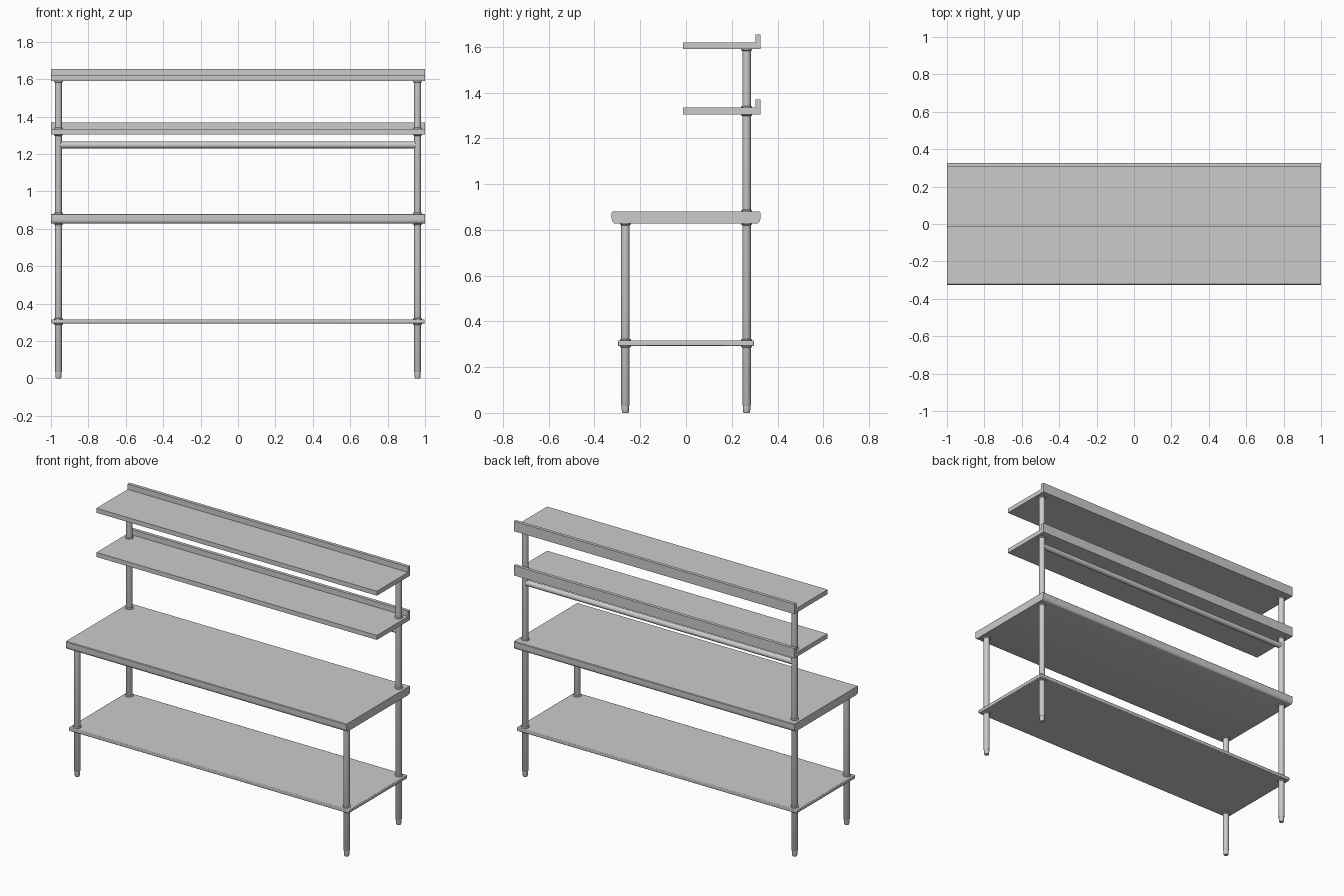
import bpy, bmesh, math

if "Cube" in bpy.data.objects:
    bpy.data.objects.remove(bpy.data.objects["Cube"])

LEG_X, LEG_Y, LEG_R = 0.96, 0.265, 0.019


def finish(name, bm):
    bmesh.ops.recalc_face_normals(bm, faces=bm.faces)
    me = bpy.data.meshes.new(name)
    bm.to_mesh(me)
    bm.free()
    ob = bpy.data.objects.new(name, me)
    bpy.context.collection.objects.link(ob)
    bpy.ops.object.select_all(action='DESELECT')
    bpy.context.view_layer.objects.active = ob
    ob.select_set(True)
    bpy.ops.object.shade_smooth_by_angle(angle=math.radians(35))
    return ob


def extrude_profile(name, profile, half=1.0):
    """Extrude a closed (y, z) outline along x."""
    bm = bmesh.new()
    face = bm.faces.new([bm.verts.new((-half, y, z)) for y, z in profile])
    new = bmesh.ops.extrude_face_region(bm, geom=[face])["geom"]
    verts = [g for g in new if isinstance(g, bmesh.types.BMVert)]
    bmesh.ops.translate(bm, verts=verts, vec=(2 * half, 0, 0))
    # extrude_face_region may keep or drop the start face; ensure both caps exist
    bmesh.ops.holes_fill(bm, edges=bm.edges, sides=0)
    return finish(name, bm)


def lathe(name, profile, x, y, segments=24):
    """Revolve an open (radius, z) outline around z, closing both ends."""
    bm = bmesh.new()
    rings = []
    for r, z in profile:
        rings.append([bm.verts.new((x + r * math.cos(2 * math.pi * i / segments),
                                    y + r * math.sin(2 * math.pi * i / segments), z))
                      for i in range(segments)])
    for a, b in zip(rings, rings[1:]):
        for i in range(segments):
            j = (i + 1) % segments
            bm.faces.new((a[i], a[j], b[j], b[i]))
    bm.faces.new(rings[0])
    bm.faces.new(rings[-1])
    return finish(name, bm)


# Worktop: rounded lower front and back edges
arc = [(0.31 + 0.015 * math.cos(a), 0.85 - 0.022 * math.sin(a))
       for a in (math.radians(15 * k) for k in range(7))]
right_side = [(0.321, 0.88), (0.325, 0.876)] + arc
extrude_profile("worktop", right_side + [(-y, z) for y, z in reversed(right_side)])

# Lower shelf with softened edges
shelf = extrude_profile("lower_shelf", [(-0.298, 0.293), (0.298, 0.293),
                                        (0.298, 0.316), (-0.298, 0.316)], 0.998)
bev = shelf.modifiers.new("soft_edges", 'BEVEL')
bev.width, bev.segments = 0.004, 2

# Overshelves with a raised back lip
for name, z in (("middle_overshelf", 1.305), ("top_overshelf", 1.59)):
    extrude_profile(name, [(-0.014, z), (0.325, z), (0.325, z + 0.064),
                           (0.304, z + 0.064), (0.304, z + 0.029), (-0.014, z + 0.029)])

# Legs, feet and collars
for sx, side in ((-1, "left"), (1, "right")):
    for sy, end in ((-1, "front"), (1, "back")):
        x, y = sx * LEG_X, sy * LEG_Y
        top = 0.835 if sy < 0 else 1.592
        lathe(f"{end}_{side}_leg", [(LEG_R - 0.002, 0.033), (LEG_R, 0.036), (LEG_R, top)], x, y)
        lathe(f"{end}_{side}_foot", [(0.013, 0), (0.0155, 0.005), (0.0165, 0.034)], x, y)
        # (contact height, direction the collar tapers)
        joints = [(0.293, -1), (0.316, 1), (0.828, -1)]
        if sy > 0:
            joints += [(0.88, 1), (1.305, -1), (1.334, 1), (1.59, -1)]
        for n, (z, d) in enumerate(joints):
            lathe(f"{end}_{side}_collar_{n + 1}",
                  [(0.024, z - d * 0.001), (0.024, z + d * 0.004), (LEG_R, z + d * 0.008)], x, y)

# Round hanging rail between the back posts
bm = bmesh.new()
bmesh.ops.create_cone(bm, cap_ends=True, segments=24, radius1=0.018, radius2=0.018,
                      depth=2 * LEG_X - 0.02)
rail = finish("hanging_rail", bm)
rail.rotation_euler = (0, math.pi / 2, 0)
rail.location = (0, LEG_Y, 1.248)
